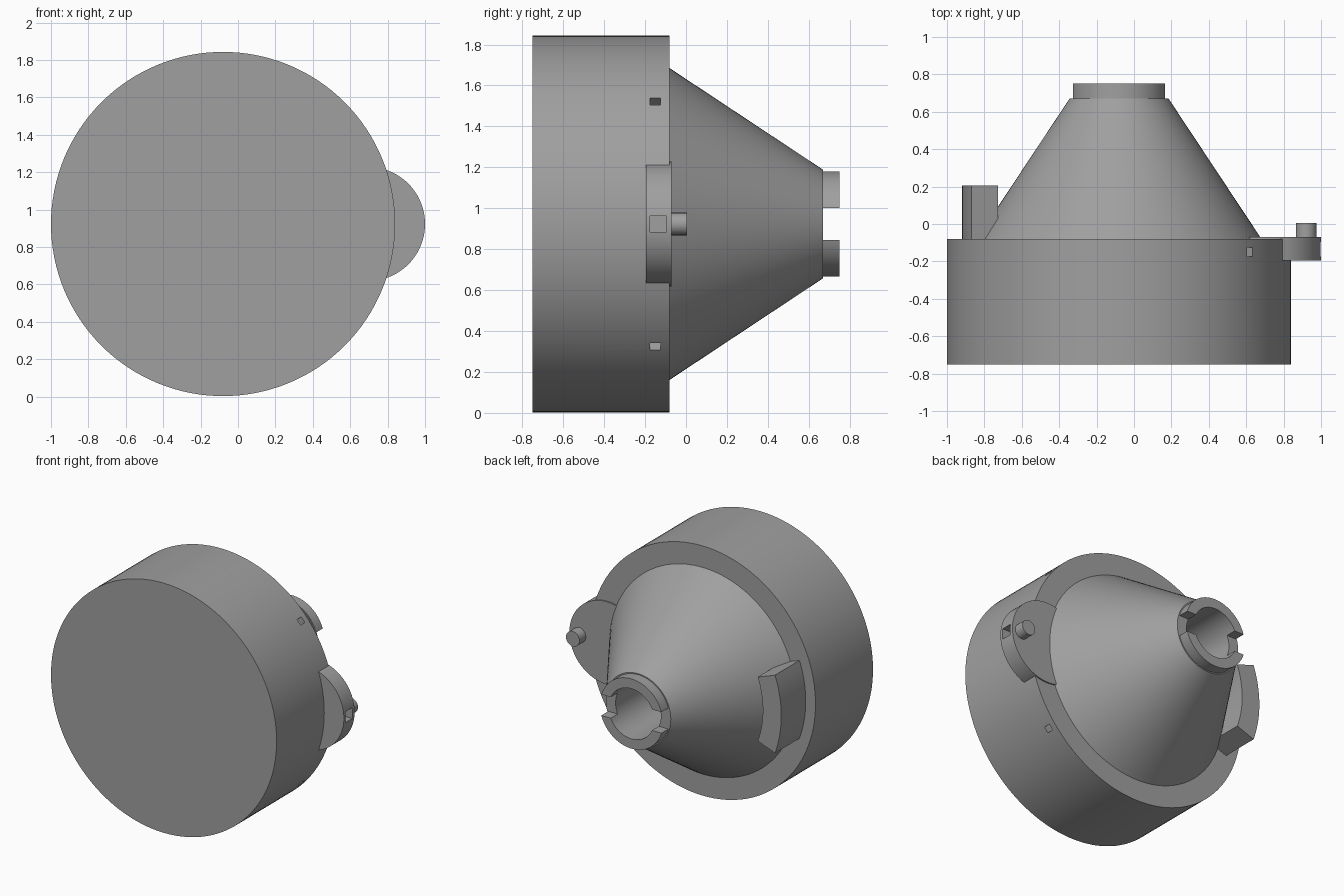
import bpy, bmesh, math
from mathutils import Matrix

if "Cube" in bpy.data.objects:
    bpy.data.objects.remove(bpy.data.objects["Cube"])

CX, CZ = -0.08, 0.923          # main axis, running along y
R = 0.92

grey = bpy.data.materials.new("mid grey")
grey.diffuse_color = (0.35, 0.35, 0.35, 1)
grey.use_nodes = True
grey.node_tree.nodes["Principled BSDF"].inputs["Base Color"].default_value = grey.diffuse_color


def finish(name, bm, smooth=True):
    bmesh.ops.remove_doubles(bm, verts=bm.verts, dist=1e-5)
    bmesh.ops.recalc_face_normals(bm, faces=bm.faces)
    me = bpy.data.meshes.new(name)
    bm.to_mesh(me)
    bm.free()
    ob = bpy.data.objects.new(name, me)
    bpy.context.collection.objects.link(ob)
    me.materials.append(grey)
    if smooth:
        shade(ob)
    return ob


def shade(ob):
    bpy.ops.object.select_all(action='DESELECT')
    ob.select_set(True)
    bpy.context.view_layer.objects.active = ob
    bpy.ops.object.shade_smooth_by_angle(angle=math.radians(30))


def lathe(name, profile, x=CX, z=CZ, n=128, closed=False):
    """Revolve (radius, y) points about a y-parallel axis; open ends get caps."""
    bm = bmesh.new()
    rings = [[bm.verts.new((x + r * math.cos(2 * math.pi * i / n), y,
                            z + r * math.sin(2 * math.pi * i / n)))
              for i in range(n)] for r, y in profile]
    pairs = list(zip(rings, rings[1:]))
    if closed:
        pairs.append((rings[-1], rings[0]))
    else:
        bm.faces.new(rings[0])
        bm.faces.new(rings[-1])
    for a, b in pairs:
        for i in range(n):
            j = (i + 1) % n
            bm.faces.new((a[i], a[j], b[j], b[i]))
    return finish(name, bm)


def box(name, size, loc, turn=0.0):
    bm = bmesh.new()
    bmesh.ops.create_cube(bm, size=1, matrix=Matrix.Translation(loc)
                          @ Matrix.Rotation(turn, 4, 'Y')
                          @ Matrix.Diagonal((*size, 1)))
    return finish(name, bm, False)


def cut(ob, cutter):
    m = ob.modifiers.new("cut", 'BOOLEAN')
    m.operation, m.solver, m.object = 'DIFFERENCE', 'EXACT', cutter
    bpy.ops.object.select_all(action='DESELECT')
    ob.select_set(True)
    bpy.context.view_layer.objects.active = ob
    bpy.ops.object.modifier_apply(modifier=m.name)
    bpy.data.objects.remove(cutter)
    shade(ob)


# Drum with two small square holes in its rim
drum = lathe("drum", [(R, -0.75), (R, -0.08)])
for side in (1, -1):
    a = side * math.radians(40.6)
    cut(drum, box("rim_hole_cutter", (0.2, 0.05, 0.045),
                  (CX + R * math.cos(a), -0.15, CZ + R * math.sin(a)), -a))

# Cone with a blind bore
lathe("cone", [(0.765, -0.085), (0.265, 0.67), (0.185, 0.67), (0.185, 0.25)])

# Slotted collar on the cone tip
collar = lathe("collar", [(0.257, 0.67), (0.257, 0.75), (0.185, 0.75), (0.185, 0.67)],
               closed=True)
cut(collar, box("slot_cutter", (0.8, 0.3, 0.155), (CX, 0.70, CZ)))

# Round side lug with a square socket, and its pin
lug = lathe("side_lug", [(0.305, -0.195), (0.305, -0.07)], x=0.695, n=96)
cut(lug, box("socket_cutter", (0.24, 0.08, 0.08), (1.0, -0.135, CZ)))
lathe("lug_pin", [(0.055, -0.075), (0.055, 0.005)], x=0.92, n=48)

# Curved block on the opposite side
bm = bmesh.new()
steps, half = 16, math.radians(20)
sections = []
for i in range(steps + 1):
    a = math.pi - half + 2 * half * i / steps
    sections.append([bm.verts.new((CX + r * math.cos(a), y, CZ + r * math.sin(a)))
                     for r, y in ((0.69, -0.085), (0.84, -0.085), (0.84, 0.205), (0.69, 0.205))])
for s, t in zip(sections, sections[1:]):
    for k in range(4):
        m = (k + 1) % 4
        bm.faces.new((s[k], s[m], t[m], t[k]))
bm.faces.new(sections[0])
bm.faces.new(sections[-1])
finish("curved_block", bm)
